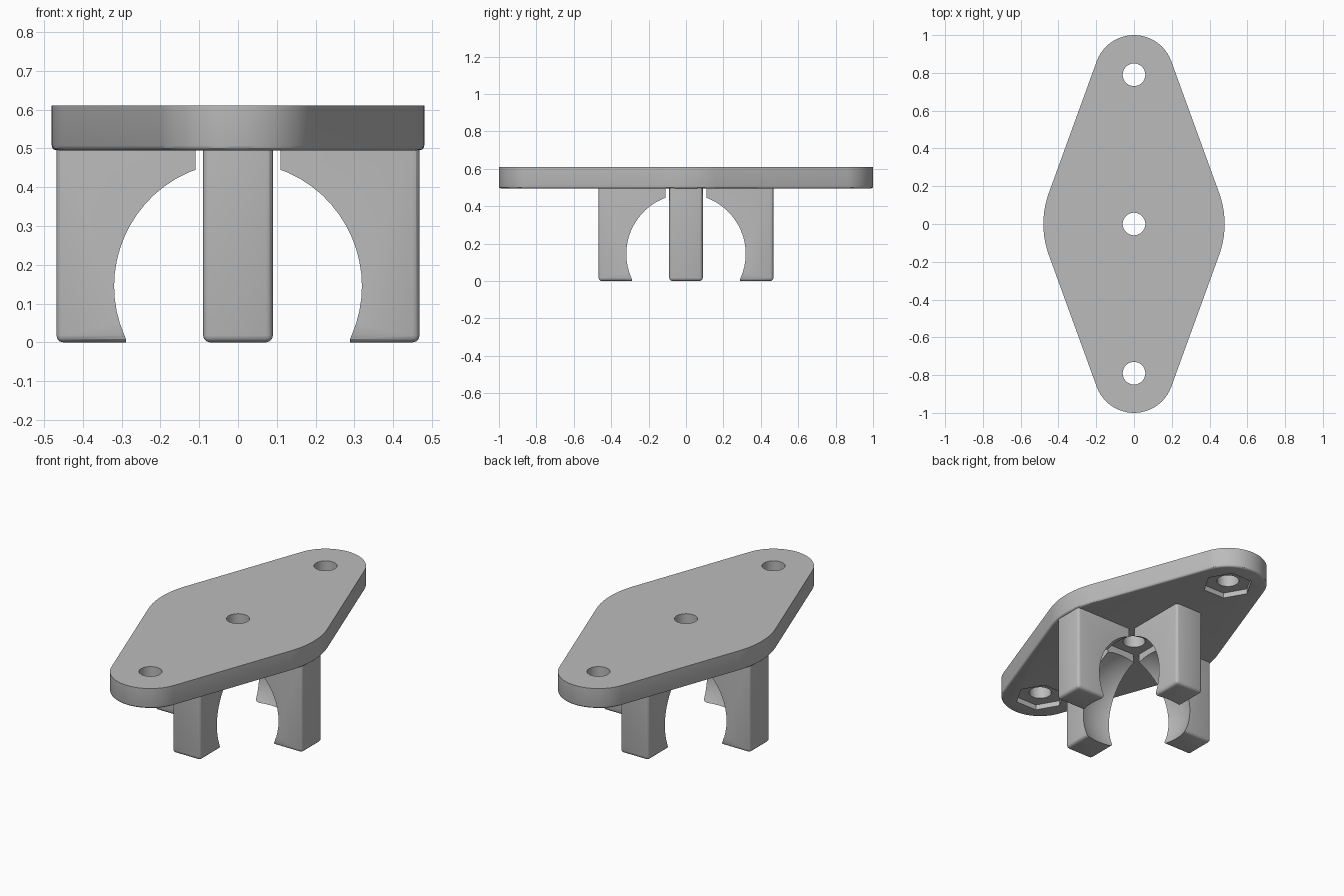
import bpy
import bmesh
from math import sin, cos, pi, radians

cube = bpy.data.objects.get("Cube")
if cube:
    bpy.data.objects.remove(cube, do_unlink=True)

# Key sizes
HEIGHT, UNDERSIDE = 0.61, 0.495
HOLE_Y, END_R, MID_R, HOLE_R = 0.79, 0.21, 0.48, 0.06
LEG_IN, LEG_OUT, LEG_HALF = 0.11, 0.468, 0.09

gray = bpy.data.materials.new("plain_gray")
gray.use_nodes = True
color = (0.5, 0.5, 0.5, 1)
gray.diffuse_color = color
gray.node_tree.nodes["Principled BSDF"].inputs["Base Color"].default_value = color


def to_object(name, bm):
    bmesh.ops.recalc_face_normals(bm, faces=bm.faces)
    mesh = bpy.data.meshes.new(name)
    bm.to_mesh(mesh)
    bm.free()
    mesh.materials.append(gray)
    obj = bpy.data.objects.new(name, mesh)
    bpy.context.collection.objects.link(obj)
    return obj


def prism(outline, z0, z1):
    bm = bmesh.new()
    base = bm.faces.new([bm.verts.new((x, y, z0)) for x, y in outline])
    top = bmesh.ops.extrude_face_region(bm, geom=[base], use_keep_orig=True)["geom"]
    verts = [v for v in top if isinstance(v, bmesh.types.BMVert)]
    bmesh.ops.translate(bm, verts=verts, vec=(0, 0, z1 - z0))
    return bm


def arc(cy, r, a0, a1, n):
    angles = [radians(a0 + (a1 - a0) * i / n) for i in range(n + 1)]
    return [(r * cos(a), cy + r * sin(a)) for a in angles]


def circle(cy, r, n):
    return arc(cy, r, 0, 360, n)[:-1]


def round_edges(bm, rule, width):
    edges = [e for e in bm.edges if rule(*(v.co for v in e.verts))]
    bmesh.ops.bevel(bm, geom=edges, offset=width, segments=3,
                    profile=0.5, affect='EDGES')


def select_only(obj):
    bpy.ops.object.select_all(action='DESELECT')
    obj.select_set(True)
    bpy.context.view_layer.objects.active = obj


def cut(obj, cutters):
    select_only(obj)
    for cutter in cutters:
        mod = obj.modifiers.new("cut", 'BOOLEAN')
        mod.operation, mod.solver, mod.object = 'DIFFERENCE', 'EXACT', cutter
        bpy.ops.object.modifier_apply(modifier=mod.name)
    for cutter in cutters:
        bpy.data.objects.remove(cutter, do_unlink=True)


def smooth(obj):
    select_only(obj)
    bpy.ops.object.shade_smooth_by_angle(angle=radians(30))


# Mounting plate: tangent outline around a wide middle and two rounded ends
T = 20
outline = (arc(0, MID_R, -T, T, 10) + arc(HOLE_Y, END_R, T, 180 - T, 24)
           + arc(0, MID_R, 180 - T, 180 + T, 10)
           + arc(-HOLE_Y, END_R, 180 + T, 360 - T, 24))
bm = prism(outline, UNDERSIDE, HEIGHT)
round_edges(bm, lambda a, b: max(a.z, b.z) < UNDERSIDE + 0.01, 0.012)
plate = to_object("mounting_plate", bm)

# Bolt holes and hexagonal nut recesses
cutters = [to_object("hole_cutter", prism(circle(y, HOLE_R, 32), 0.4, 0.7))
           for y in (-HOLE_Y, 0, HOLE_Y)]
cutters += [to_object("nut_cutter", prism(circle(y, 0.135, 6), 0.4, UNDERSIDE + 0.03))
            for y in (-HOLE_Y, HOLE_Y)]
cut(plate, cutters)
smooth(plate)

# Four prongs gripping a ball-shaped hollow
for i, name in enumerate(("left_prong", "back_prong", "right_prong", "front_prong")):
    box = [(LEG_IN, -LEG_HALF), (LEG_OUT, -LEG_HALF),
           (LEG_OUT, LEG_HALF), (LEG_IN, LEG_HALF)]
    bm = prism(box, 0, UNDERSIDE + 0.005)

    def outer_edge(a, b):
        low = max(a.z, b.z) < 0.01
        return (low and max(a.x, b.x) > 0.2) or min(a.x, b.x) > 0.2 and min(a.z, b.z) < 0.01

    round_edges(bm, outer_edge, 0.018)
    prong = to_object(name, bm)

    ball = bmesh.new()
    bmesh.ops.create_uvsphere(ball, u_segments=48, v_segments=32, radius=0.332)
    bmesh.ops.translate(ball, verts=ball.verts, vec=(0, 0, 0.145))
    cut(prong, [to_object("ball_cutter", ball)])
    smooth(prong)
    prong.rotation_euler.z = i * pi / 2
